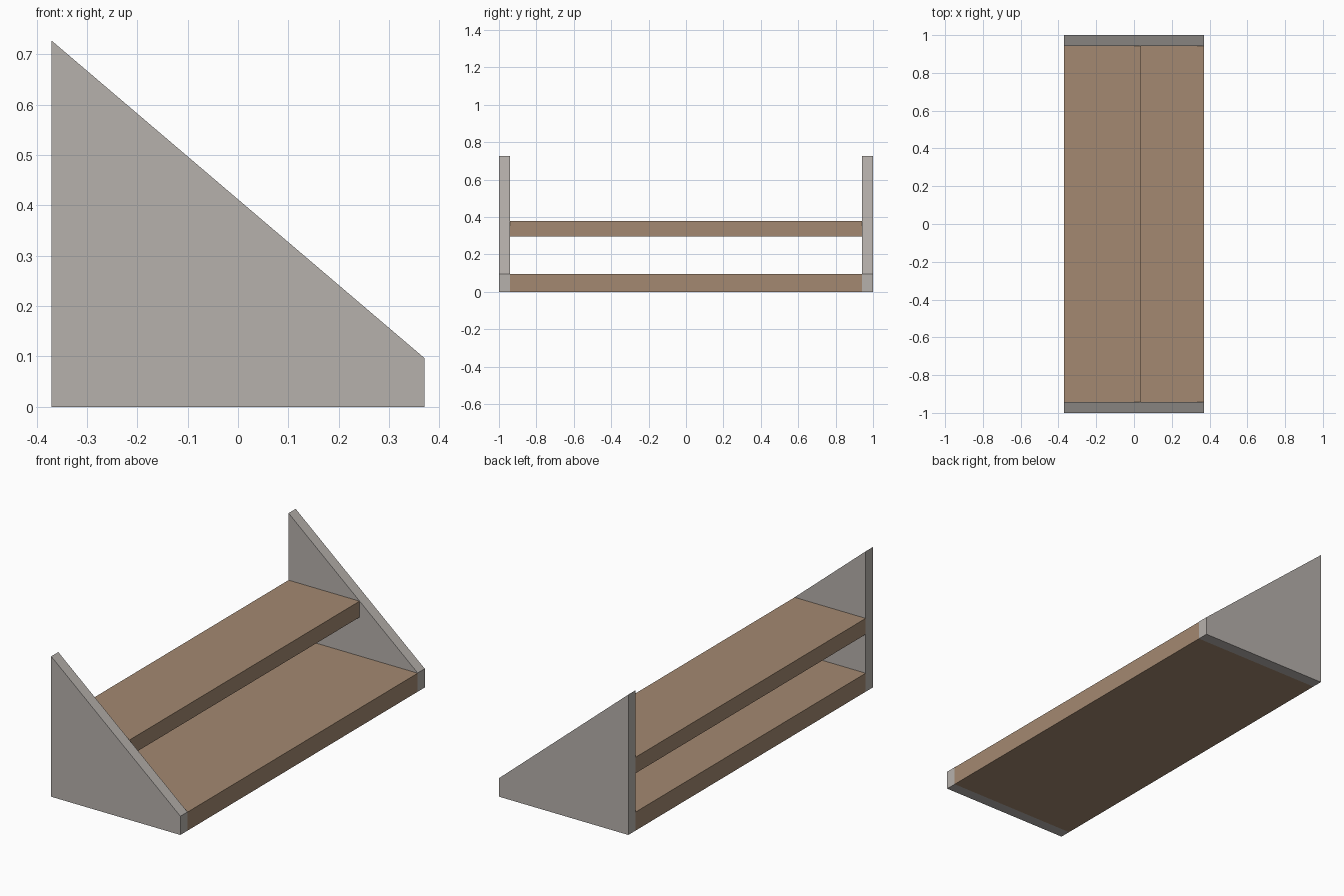
import bpy

if "Cube" in bpy.data.objects:
    bpy.data.objects.remove(bpy.data.objects["Cube"])


def material(name, rgb):
    m = bpy.data.materials.new(name)
    m.diffuse_color = (*rgb, 1.0)
    m.use_nodes = True
    m.node_tree.nodes["Principled BSDF"].inputs["Base Color"].default_value = m.diffuse_color
    return m


wood = material("tan wood", (0.37, 0.25, 0.165))
grey = material("warm grey", (0.47, 0.44, 0.415))


def extrude_y(name, profile, y0, y1, mat):
    """Extrude an x/z profile (counter-clockwise seen from -y) from y0 to y1."""
    n = len(profile)
    verts = [(x, y, z) for y in (y0, y1) for x, z in profile]
    faces = [list(range(n)), list(range(2 * n - 1, n - 1, -1))]
    faces += [[i, i + n, (i + 1) % n + n, (i + 1) % n] for i in range(n)]
    me = bpy.data.meshes.new(name)
    me.from_pydata(verts, [], faces)
    me.materials.append(mat)
    ob = bpy.data.objects.new(name, me)
    bpy.context.collection.objects.link(ob)
    return ob


def board(x0, x1, z0, z1):
    return [(x0, z0), (x1, z0), (x1, z1), (x0, z1)]


W = 0.37        # half depth of the shelf unit
INNER = 0.942   # inner face of the side panels

# Sloped side panels
side = [(-W, 0), (W, 0), (W, 0.097), (-W, 0.727)]
extrude_y("side_panel_front", side, -1, -INNER, grey)
extrude_y("side_panel_back", side, INNER, 1, grey)

# Shelves between the panels
extrude_y("lower_shelf", board(-W, W, 0, 0.096), -INNER, INNER, wood)
extrude_y("upper_shelf", board(-W, 0.037, 0.297, 0.38), -INNER, INNER, wood)
